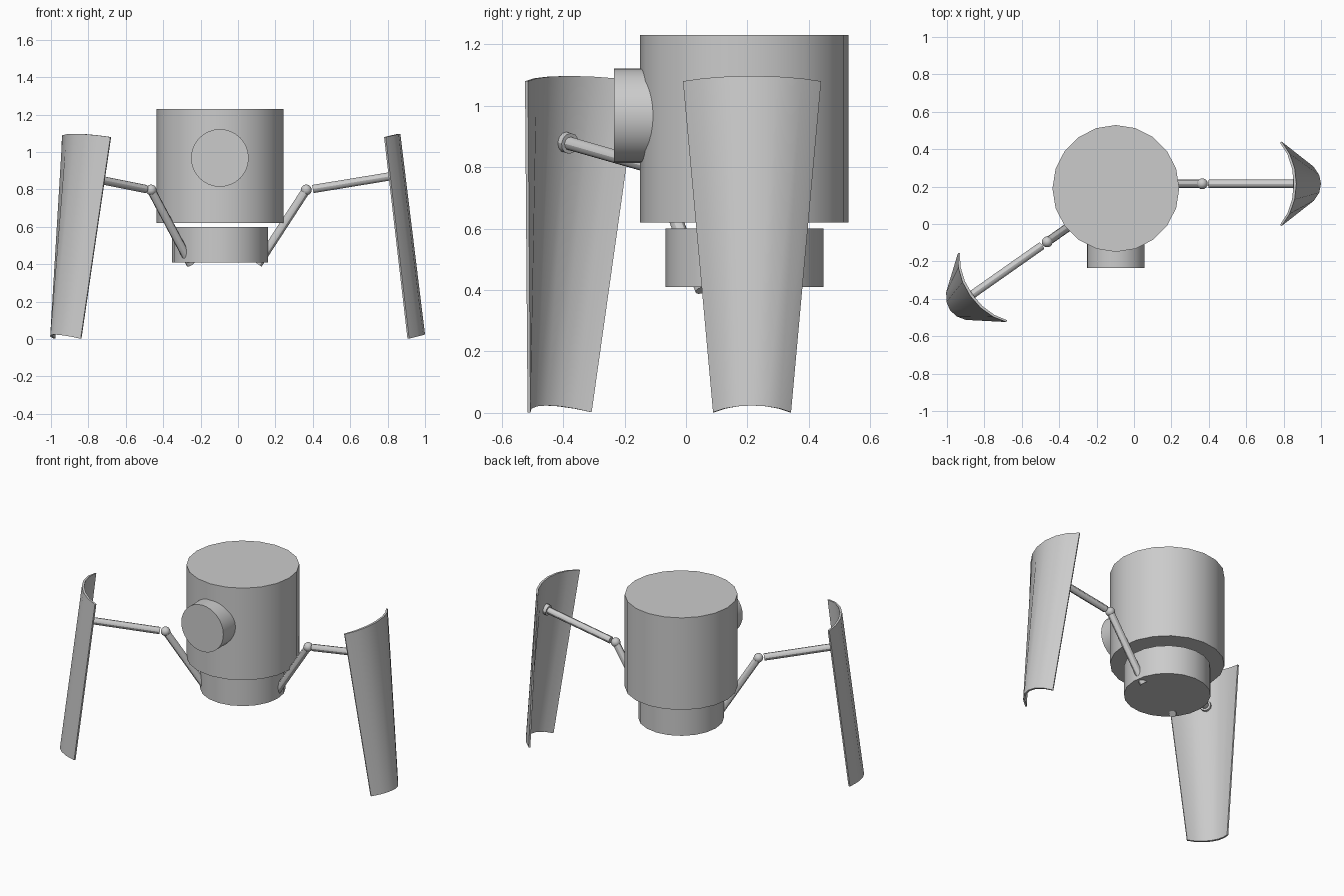
import bpy
from math import sin, cos, radians
from mathutils import Vector, Matrix

if "Cube" in bpy.data.objects:
    bpy.data.objects.remove(bpy.data.objects["Cube"])

CX, CY = -0.097, 0.19      # body axis
ARM_Y = 0.215              # plane of the right arm

# Places the second limb: turn about the blade's top midpoint, then move
PIVOT = Vector((0.79, ARM_Y, 0))
LEFT = (Matrix.Translation((-0.812, -0.34, 0)) @ Matrix.Rotation(radians(215.1), 4, 'Z')
        @ Matrix.Translation(-PIVOT))


def finish(ob, name, angle=30):
    ob.name = name
    bpy.ops.object.select_all(action='DESELECT')
    ob.select_set(True)
    bpy.context.view_layer.objects.active = ob
    bpy.ops.object.shade_smooth_by_angle(angle=radians(angle))
    return ob


def rod(name, a, b, r, sides=12):
    a, b = Vector(a), Vector(b)
    d = b - a
    bpy.ops.mesh.primitive_cylinder_add(vertices=sides, radius=r, depth=d.length)
    ob = bpy.context.object
    ob.matrix_world = Matrix.Translation((a + b) / 2) @ d.to_track_quat('Z', 'Y').to_matrix().to_4x4()
    return finish(ob, name)


def blade(name):
    # Curved tapering shell: (tip x, tip z, apex x, apex z, half width)
    ends = [(0.915, 0.002, 1.0, 0.024, 0.127), (0.79, 1.08, 0.868, 1.097, 0.225)]
    n, half, thick = 6, radians(50), 0.014
    verts = []
    for tx, tz, ax, az, hw in ends:
        for inner in (0, 1):
            for i in range(n + 1):
                a = half * (2 * i / n - 1)
                k = (cos(a) - cos(half)) / (1 - cos(half))
                verts.append((tx + (ax - tx) * k - inner * thick * cos(a),
                              ARM_Y + hw * sin(a) / sin(half) - inner * thick * sin(a) * 0.5,
                              tz + (az - tz) * k))
    m = n + 1
    loop = list(range(m)) + list(range(2 * m - 1, m - 1, -1))
    faces = []
    for p, q in zip(loop, loop[1:] + loop[:1]):
        faces.append((p, q, q + 2 * m, p + 2 * m))
    for i in range(n):
        faces.append((i, i + m, i + m + 1, i + 1))
        faces.append((i + 2 * m, i + 1 + 2 * m, i + m + 1 + 2 * m, i + m + 2 * m))
    me = bpy.data.meshes.new(name)
    me.from_pydata(verts, [], faces)
    ob = bpy.data.objects.new(name, me)
    bpy.context.collection.objects.link(ob)
    return finish(ob, name)


# Body drum, base drum and front lens
rod("body", (CX, CY, 0.62), (CX, CY, 1.23), 0.339, 20)
rod("base", (CX, CY, 0.41), (CX, CY, 0.60), 0.257, 20)
rod("front_lens", (CX, -0.05, 0.968), (CX, -0.235, 0.968), 0.154, 32)

# Two identical limbs: lower rod, ball joint, upper rod, end cap, blade
for side in ("right", "left"):
    parts = [
        rod(side + "_lower_arm", (0.107, ARM_Y, 0.40), (0.365, ARM_Y, 0.797), 0.023),
        rod(side + "_upper_arm", (0.40, ARM_Y, 0.802), (0.875, ARM_Y, 0.88), 0.022),
        rod(side + "_arm_cap", (0.855, ARM_Y, 0.877), (0.885, ARM_Y, 0.882), 0.034),
    ]
    bpy.ops.mesh.primitive_uv_sphere_add(segments=16, ring_count=8, radius=0.029,
                                         location=(0.365, ARM_Y, 0.797))
    parts.append(finish(bpy.context.object, side + "_joint", 60))
    parts.append(blade(side + "_blade"))
    if side == "left":
        bpy.context.view_layer.update()
        for ob in parts:
            ob.matrix_world = LEFT @ ob.matrix_world
